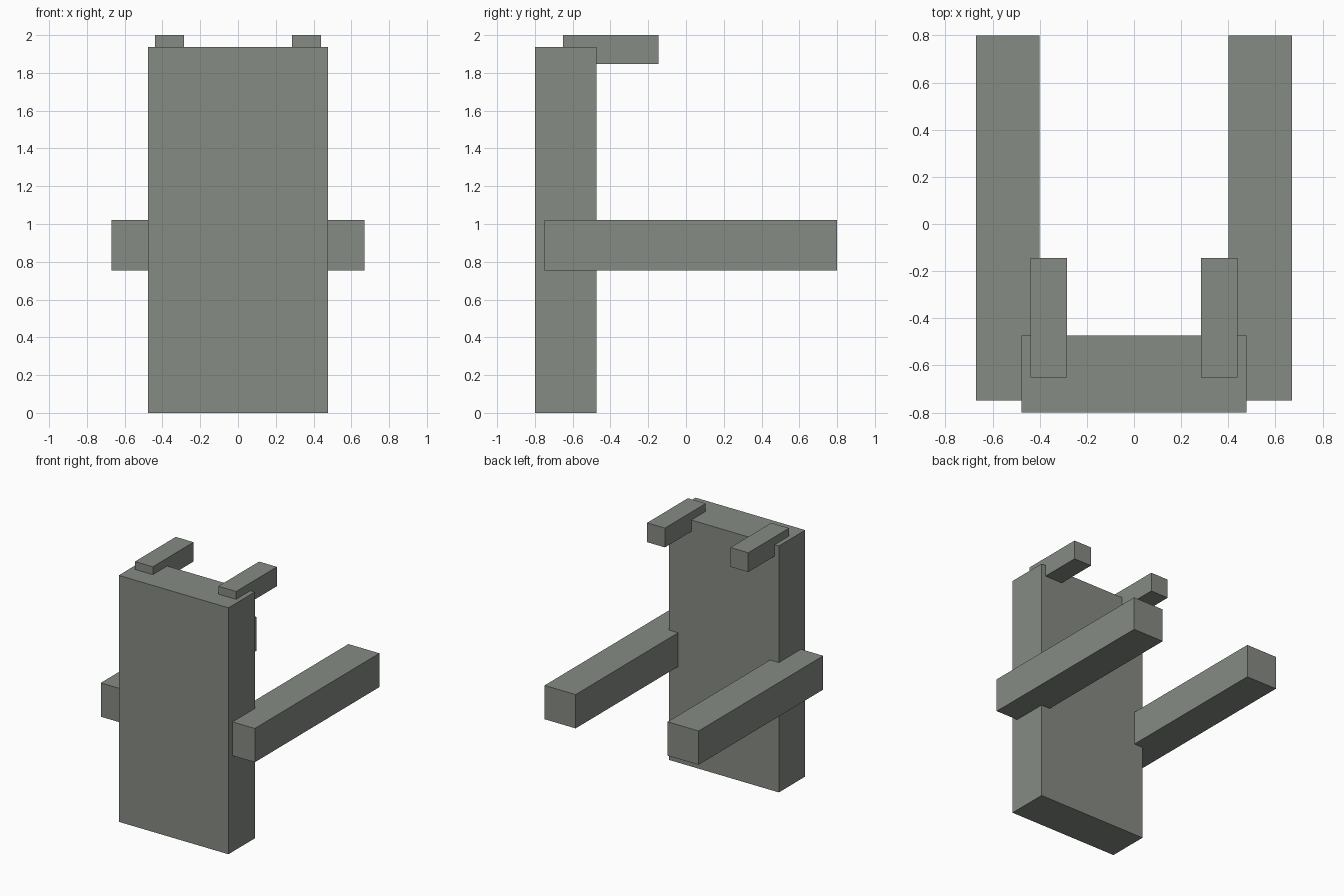
import bpy

if "Cube" in bpy.data.objects:
    bpy.data.objects.remove(bpy.data.objects["Cube"])

# Dull green-grey shared by all parts
grey = bpy.data.materials.new("green_grey")
grey.diffuse_color = (0.235, 0.256, 0.227, 1)
grey.use_nodes = True
grey.node_tree.nodes["Principled BSDF"].inputs["Base Color"].default_value = grey.diffuse_color


def box(name, x, y, z):
    """Axis-aligned box from (min, max) ranges."""
    spans = (x, y, z)
    bpy.ops.mesh.primitive_cube_add(size=1, location=[(a + b) / 2 for a, b in spans])
    obj = bpy.context.object
    obj.name = name
    obj.scale = [b - a for a, b in spans]
    bpy.ops.object.transform_apply(location=False, rotation=False, scale=True)
    obj.data.materials.append(grey)
    return obj


def mirrored_pair(name, x, y, z):
    """Box on the right and its mirror image on the left."""
    box("right_" + name, x, y, z)
    box("left_" + name, (-x[1], -x[0]), y, z)


# Upright slab
box("body_slab", (-0.477, 0.477), (-0.8, -0.473), (0, 1.938))

# Long side arms reaching backwards
mirrored_pair("side_arm", (0.4, 0.67), (-0.748, 0.8), (0.755, 1.021))

# Short pegs set into the top edge
mirrored_pair("top_peg", (0.285, 0.44), (-0.652, -0.145), (1.848, 2.0))
